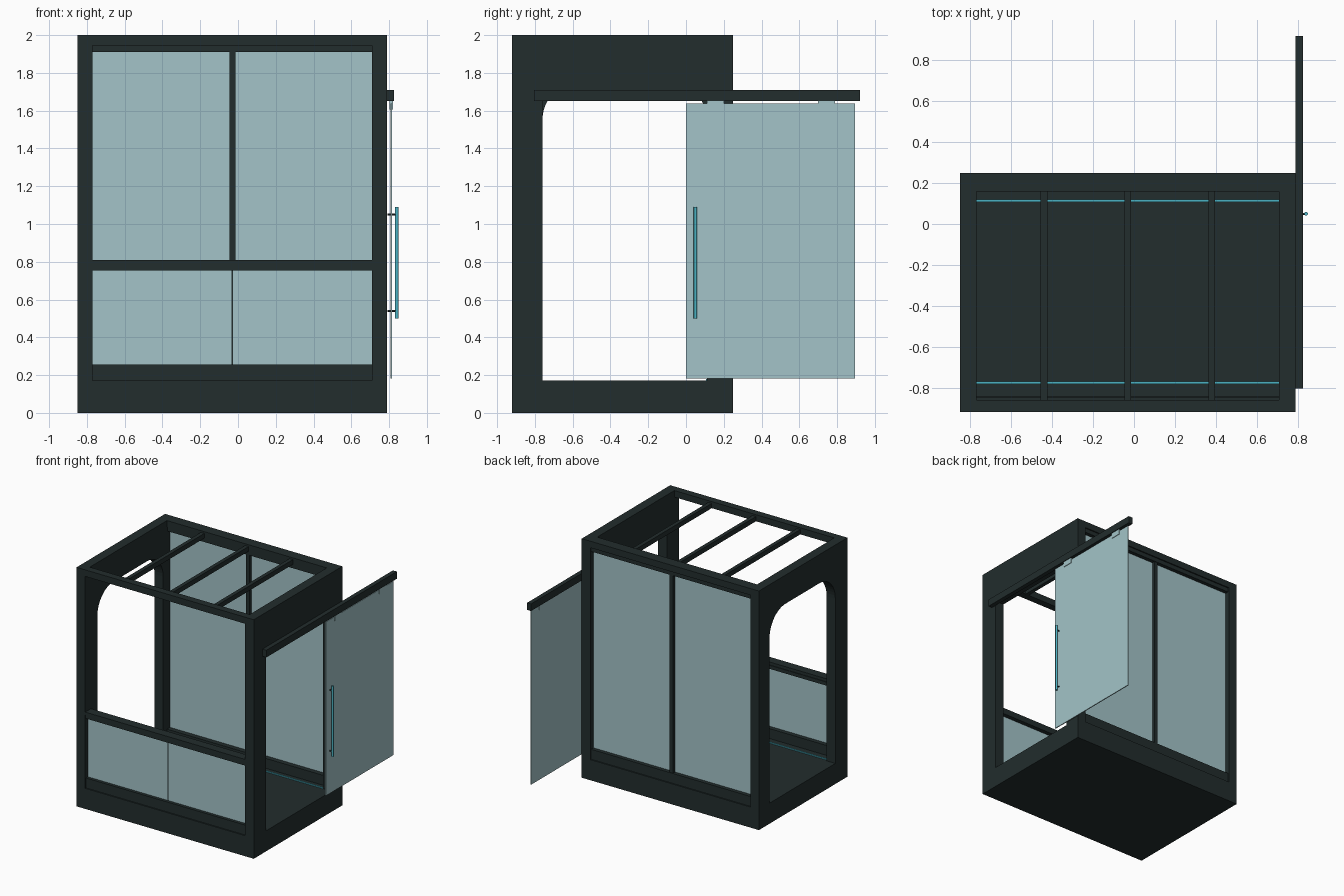
import bpy, bmesh, math
from mathutils import Vector

if "Cube" in bpy.data.objects:
    bpy.data.objects.remove(bpy.data.objects["Cube"], do_unlink=True)


def material(name, rgb):
    m = bpy.data.materials.new(name)
    m.use_nodes = True
    m.diffuse_color = (*rgb, 1)
    bsdf = m.node_tree.nodes["Principled BSDF"]
    bsdf.inputs["Base Color"].default_value = (*rgb, 1)
    bsdf.inputs["Roughness"].default_value = 0.6
    return m


FRAME = material("dark_frame", (0.016, 0.026, 0.026))
GLASS = material("pale_glass", (0.367, 0.552, 0.578))
CYAN = material("cyan_accent", (0.07, 0.45, 0.55))


def finish(name, bm, mat):
    bmesh.ops.recalc_face_normals(bm, faces=bm.faces)
    mesh = bpy.data.meshes.new(name)
    bm.to_mesh(mesh)
    bm.free()
    mesh.materials.append(mat)
    ob = bpy.data.objects.new(name, mesh)
    bpy.context.collection.objects.link(ob)
    return ob


def box(name, x, y, z, mat=FRAME):
    """Box from (min, max) ranges."""
    bm = bmesh.new()
    bmesh.ops.create_cube(bm, size=1)
    for v in bm.verts:
        v.co = Vector([(a + b) / 2 + c * (b - a) for (a, b), c in zip((x, y, z), v.co)])
    return finish(name, bm, mat)


def rod(name, start, end, radius, mat):
    bm = bmesh.new()
    a, b = Vector(start), Vector(end)
    bmesh.ops.create_cone(bm, cap_ends=True, segments=16, radius1=radius,
                          radius2=radius, depth=(b - a).length)
    turn = (b - a).to_track_quat("Z", "Y")
    for v in bm.verts:
        v.co = turn @ v.co + (a + b) / 2
    ob = finish(name, bm, mat)
    for p in ob.data.polygons:
        p.use_smooth = len(p.vertices) == 4
    return ob


LEFT, RIGHT = 0.79, -0.85
INNER = (-0.77, 0.71)
FRONT, BACK = -0.92, 0.25
FLOOR, TOP = 0.172, 2.0
MID = -0.03


def end_wall(name, x0, x1, head, radius):
    """Portal: two posts and a header around a doorway with rounded top corners."""
    y0, y1 = -0.76, 0.11
    pts = [(FRONT, FLOOR), (FRONT, TOP), (BACK, TOP), (BACK, FLOOR), (y1, FLOOR)]
    if radius:
        for cy, first in ((y1 - radius, 0), (y0 + radius, 90)):
            for i in range(13):
                a = math.radians(first + i * 7.5)
                pts.append((cy + radius * math.cos(a), head - radius + radius * math.sin(a)))
    else:
        pts += [(y1, head), (y0, head)]
    pts.append((y0, FLOOR))
    bm = bmesh.new()
    face = bm.faces.new([bm.verts.new((x0, y, z)) for y, z in pts])
    ext = bmesh.ops.extrude_face_region(bm, geom=[face])
    moved = [g for g in ext["geom"] if isinstance(g, bmesh.types.BMVert)]
    bmesh.ops.translate(bm, verts=moved, vec=(x1 - x0, 0, 0))
    return finish(name, bm, FRAME)


# Floor and end walls
box("base", (RIGHT, LEFT), (FRONT, BACK), (0, FLOOR))
end_wall("left_end_wall", INNER[1], LEFT, 1.69, 0)
end_wall("right_end_wall", RIGHT, INNER[0], 1.76, 0.21)

# Front: sill, glass, hand rail, top beam
box("front_sill", INNER, (-0.91, -0.84), (FLOOR, 0.255))
box("front_rail", INNER, (-0.915, -0.84), (0.755, 0.785))
box("front_rail_cap", INNER, (FRONT, -0.845), (0.785, 0.81))
box("front_top_beam", INNER, (FRONT, -0.86), (1.945, TOP))

# Back: sill, mullion, top beam
box("back_sill", INNER, (0.16, 0.24), (FLOOR, 0.255))
box("back_mullion", (MID - 0.016, MID + 0.016), (0.17, 0.235), (0.255, 1.91))
box("back_top_beam", INNER, (0.16, BACK), (1.945, TOP))
box("back_top_bead", INNER, (0.165, 0.24), (1.91, 1.945))

# Glass panes, split in the middle
for side, x in (("right", (INNER[0], MID - 0.004)), ("left", (MID + 0.004, INNER[1]))):
    box(f"front_{side}_pane", x, (-0.884, -0.876), (0.255, 0.755), GLASS)
    box(f"back_{side}_pane", x, (0.2, 0.208), (0.255, 1.91), GLASS)
box("front_pane_joint", (MID - 0.004, MID + 0.004), (-0.883, -0.877), (0.255, 0.755))

# Roof bars
for i, x in enumerate((-0.44, MID, 0.38)):
    box(f"roof_bar_{i + 1}", (x - 0.016, x + 0.016), (-0.86, 0.16), (1.945, 1.985))

# Floor light strips
for name, y in (("front", -0.777), ("back", 0.113)):
    box(f"{name}_light_strip", INNER, (y - 0.006, y + 0.006), (FLOOR, FLOOR + 0.008), CYAN)

# Sliding door
box("door_track", (LEFT, 0.826), (-0.805, 0.92), (1.65, 1.71))
box("sliding_door", (0.807, 0.815), (0.0, 0.895), (0.183, 1.637), GLASS)
for i, y in enumerate((0.11, 0.7)):
    box(f"door_hanger_{i + 1}", (0.802, 0.82), (y, y + 0.09), (1.605, 1.65), GLASS)
rod("door_handle", (0.841, 0.05, 0.5), (0.841, 0.05, 1.09), 0.009, CYAN)
for i, z in enumerate((0.54, 1.05)):
    rod(f"handle_standoff_{i + 1}", (0.792, 0.05, z), (0.841, 0.05, z), 0.005, FRAME)
